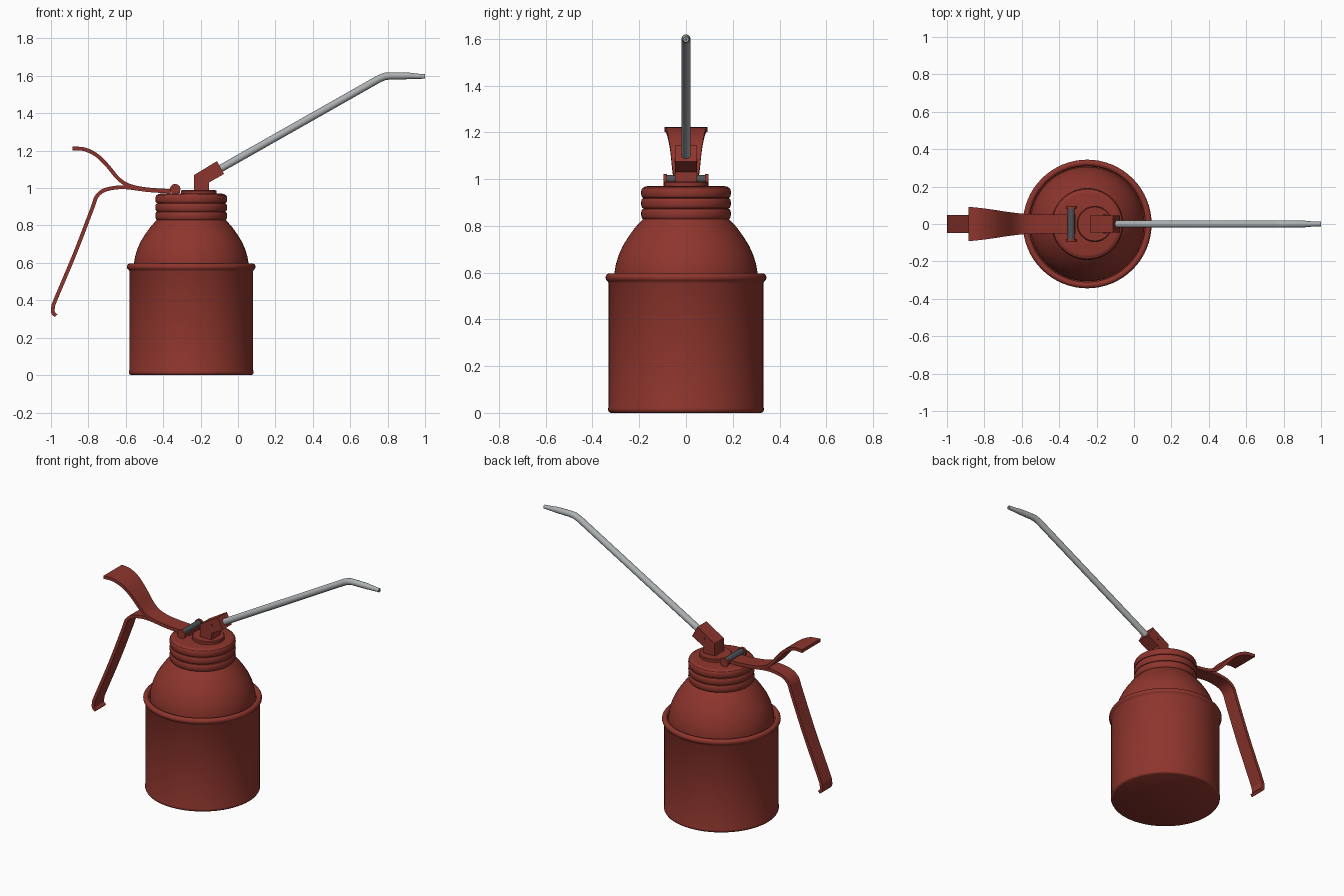
import bpy, bmesh, math
from mathutils import Vector

if "Cube" in bpy.data.objects:
    bpy.data.objects.remove(bpy.data.objects["Cube"])

CX = -0.25  # axis of the can


def material(name, rgb):
    m = bpy.data.materials.new(name)
    m.diffuse_color = (*rgb, 1)
    m.use_nodes = True
    m.node_tree.nodes["Principled BSDF"].inputs["Base Color"].default_value = m.diffuse_color
    return m


RED = material("red_paint", (0.27, 0.036, 0.026))
STEEL = material("light_steel", (0.42, 0.44, 0.45))
DARK = material("dark_steel", (0.075, 0.085, 0.095))


def finish(name, bm, mat, angle=35):
    bmesh.ops.recalc_face_normals(bm, faces=bm.faces)
    me = bpy.data.meshes.new(name)
    bm.to_mesh(me)
    bm.free()
    me.materials.append(mat)
    ob = bpy.data.objects.new(name, me)
    bpy.context.collection.objects.link(ob)
    bpy.ops.object.select_all(action='DESELECT')
    ob.select_set(True)
    bpy.context.view_layer.objects.active = ob
    bpy.ops.object.shade_smooth_by_angle(angle=math.radians(angle))
    return ob


def skin(bm, rings):
    """Bridge closed rings of points and cap both ends."""
    rows = [[bm.verts.new(p) for p in ring] for ring in rings]
    n = len(rows[0])
    for a, b in zip(rows, rows[1:]):
        for i in range(n):
            j = (i + 1) % n
            bm.faces.new((a[i], a[j], b[j], b[i]))
    bm.faces.new(rows[0])
    bm.faces.new(rows[-1])


def lathe(name, profile, mat, cx=CX, n=64):
    bm = bmesh.new()
    skin(bm, [[(cx + r * math.cos(2 * math.pi * i / n), r * math.sin(2 * math.pi * i / n), z)
               for i in range(n)] for r, z in profile])
    return finish(name, bm, mat)


def tube(name, path, mat, n=20):
    """Round tube along (x, z, radius) points lying in the plane y = 0."""
    bm = bmesh.new()
    pts = [Vector((x, 0, z)) for x, z, r in path]
    rings = []
    for k, p in enumerate(pts):
        t = (pts[min(k + 1, len(pts) - 1)] - pts[max(k - 1, 0)]).normalized()
        u = Vector((-t.z, 0, t.x))
        r = path[k][2]
        rings.append([p + r * (u * math.cos(a) + Vector((0, 1, 0)) * math.sin(a))
                      for a in (2 * math.pi * i / n for i in range(n))])
    skin(bm, rings)
    return finish(name, bm, mat)


def strap(name, ctrl, thick, mat, steps=6):
    """Bent flat strip through (x, z, half width) points, smoothly interpolated."""
    c = [Vector(p) for p in ctrl]
    c = [2 * c[0] - c[1]] + c + [2 * c[-1] - c[-2]]
    pts = []
    for i in range(1, len(c) - 2):
        a, b, d, e = c[i - 1:i + 3]
        for s in range(steps):
            t = s / steps
            pts.append(0.5 * (2 * b + (d - a) * t + (2 * a - 5 * b + 4 * d - e) * t * t
                              + (3 * b - a - 3 * d + e) * t ** 3))
    pts.append(c[-2])
    rings = []
    for k, p in enumerate(pts):
        t = pts[min(k + 1, len(pts) - 1)] - pts[max(k - 1, 0)]
        nrm = Vector((-t.y, t.x)).normalized() * thick / 2
        rings.append([(p.x + s * nrm.x, w * p.z, p.y + s * nrm.y)
                      for s, w in ((1, -1), (1, 1), (-1, 1), (-1, -1))])
    bm = bmesh.new()
    skin(bm, rings)
    return finish(name, bm, mat)


def rod_y(name, x, z, r, y0, y1, mat, n=28):
    bm = bmesh.new()
    skin(bm, [[(x + r * math.cos(2 * math.pi * i / n), y, z + r * math.sin(2 * math.pi * i / n))
               for i in range(n)] for y in (y0, y1)])
    return finish(name, bm, mat)


# Can body with rolled rim and a gutter inside it
rim = [(0.327 + 0.017 * math.cos(a), 0.579 + 0.018 * math.sin(a))
       for a in (math.radians(d) for d in range(-60, 181, 20))]
lathe("can_body", [(0.322, 0.0), (0.329, 0.004), (0.333, 0.012), (0.333, 0.02), (0.331, 0.026),
                   (0.331, 0.555)] + rim + [(0.31, 0.565), (0.30, 0.562)], RED)

# Domed shoulder and ribbed neck
dome = [(0.306, 0.55), (0.306, 0.60), (0.30, 0.635), (0.288, 0.675), (0.27, 0.715),
        (0.247, 0.752), (0.22, 0.79), (0.198, 0.815), (0.184, 0.829)]
ribs = []
for k in range(3):
    for s in range(1, 9):
        a = math.pi * s / 8
        ribs.append((0.180 + 0.012 * math.sin(a) ** 0.7 if s < 8 else 0.180,
                     0.829 + 0.045 * k + 0.0225 * (1 - math.cos(a))))
lathe("shoulder_and_neck", dome + ribs + [(0.176, 0.968), (0.165, 0.97)], RED)

# Raised disc under the spout
lathe("spout_base_disc", [(0.095, 0.96), (0.095, 0.985), (0.09, 0.989)], RED, cx=-0.21, n=40)

# Angled spout block, extruded across y
outline = [(-0.235, 0.98), (-0.155, 0.98), (-0.155, 1.03), (-0.075, 1.075),
           (-0.112, 1.144), (-0.235, 1.07)]
bm = bmesh.new()
skin(bm, [[(x, y, z) for x, z in outline] for y in (-0.046, 0.046)])
finish("spout_block", bm, RED, 20)
rod_y("block_pin", -0.157, 1.08, 0.009, -0.05, 0.05, RED, 16)

# Long bent spout with tapered tip
tube("spout", [(-0.115, 1.092, 0.02), (0.755, 1.585, 0.02), (0.785, 1.597, 0.02), (0.815, 1.6, 0.019),
               (0.91, 1.6, 0.018), (0.955, 1.598, 0.014), (1.0, 1.597, 0.012)], STEEL)
tube("spout_opening", [(0.995, 1.597, 0.006), (1.0005, 1.597, 0.006)], DARK, 12)

# Thumb lever and finger handle
strap("thumb_lever", [(-0.885, 1.212, 0.092), (-0.82, 1.207, 0.085), (-0.755, 1.175, 0.076),
                      (-0.70, 1.122, 0.067), (-0.645, 1.056, 0.06), (-0.595, 1.019, 0.055),
                      (-0.52, 0.998, 0.052), (-0.42, 0.988, 0.052), (-0.31, 0.984, 0.052)], 0.02, RED)
strap("finger_handle", [(-0.36, 0.981, 0.048), (-0.48, 0.989, 0.048), (-0.60, 1.004, 0.048),
                        (-0.67, 1.0, 0.048), (-0.722, 0.985, 0.048), (-0.757, 0.952, 0.048),
                        (-0.78, 0.89, 0.048), (-0.87, 0.655, 0.048), (-0.975, 0.405, 0.048),
                        (-0.988, 0.365, 0.048), (-0.989, 0.335, 0.048), (-0.973, 0.318, 0.048)],
      0.02, RED)

# Hinge pin with end ears standing on the neck
rod_y("hinge_pin", -0.336, 0.999, 0.019, -0.085, 0.085, DARK)
for side, s in (("front", -1), ("back", 1)):
    rod_y(side + "_hinge_ear", -0.336, 0.994, 0.028, s * 0.081, s * 0.096, RED)
